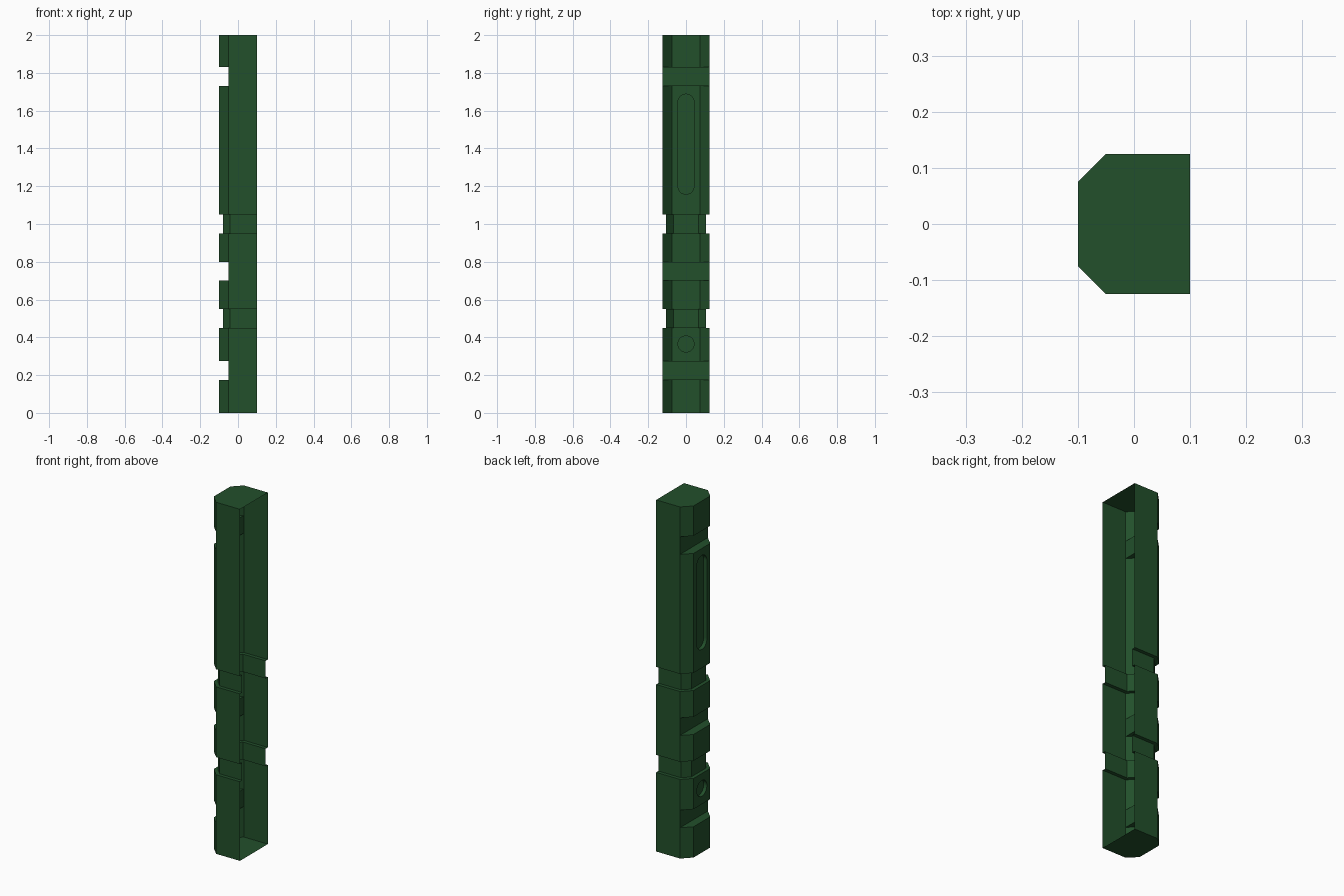
import bpy, bmesh, math

if "Cube" in bpy.data.objects:
    bpy.data.objects.remove(bpy.data.objects["Cube"])

# Half-shell cross-sections (x, y), running from the open side round the back
FULL = [(0.1, -0.125), (-0.05, -0.125), (-0.1, -0.075)]
NOTCH = [(0.1, -0.125), (-0.05, -0.125), (-0.05, -0.125)]
GROOVE = [(0.1, -0.105), (-0.0417, -0.105), (-0.08, -0.0667)]

# Stacked bands: (section, z bottom, z top)
BANDS = [(FULL, 0, 0.175), (NOTCH, 0.175, 0.275), (FULL, 0.275, 0.45),
         (GROOVE, 0.45, 0.55), (FULL, 0.55, 0.7), (NOTCH, 0.7, 0.8),
         (FULL, 0.8, 0.95), (GROOVE, 0.95, 1.05), (FULL, 1.05, 1.73),
         (NOTCH, 1.73, 1.83), (FULL, 1.83, 2.0)]


def to_object(bm, name):
    bmesh.ops.recalc_face_normals(bm, faces=bm.faces[:])
    mesh = bpy.data.meshes.new(name)
    bm.to_mesh(mesh)
    bm.free()
    ob = bpy.data.objects.new(name, mesh)
    bpy.context.collection.objects.link(ob)
    return ob


def ring(bm, half, z):
    pts = half + [(x, -y) for x, y in reversed(half)]
    return [bm.verts.new((x, y, z)) for x, y in pts]


def slot_cutter(z0, z1, r=0.045, depth=0.02, seg=16):
    """Round-ended pocket cutter in the back face."""
    arc = [math.pi * i / seg for i in range(seg + 1)]
    pts = [(r * math.cos(a), z1 - r + r * math.sin(a)) for a in arc]
    pts += [(-r * math.cos(a), z0 + r - r * math.sin(a)) for a in arc]
    bm = bmesh.new()
    face = bm.faces.new([bm.verts.new((-0.15, y, z)) for y, z in pts])
    ext = bmesh.ops.extrude_face_region(bm, geom=[face], use_keep_orig=True)["geom"]
    for v in (g for g in ext if isinstance(g, bmesh.types.BMVert)):
        v.co.x = -0.1 + depth
    bmesh.ops.remove_doubles(bm, verts=bm.verts[:], dist=1e-5)
    ob = to_object(bm, "slot_cutter")
    ob.hide_render = True
    return ob


# Housing body: loft the bands into a closed solid
bm = bmesh.new()
rings = [ring(bm, s, z) for s, z0, z1 in BANDS for z in (z0, z1)]
for a, b in zip(rings, rings[1:]):
    for i in range(6):
        j = (i + 1) % 6
        bm.faces.new((a[i], a[j], b[j], b[i]))
bm.faces.new(rings[0])
bm.faces.new(rings[-1])
bmesh.ops.remove_doubles(bm, verts=bm.verts[:], dist=1e-5)
body = to_object(bm, "half_shell_housing")

# Long slot and round dimple pressed into the back face
bpy.context.view_layer.objects.active = body
for z0, z1 in ((1.155, 1.69), (0.32, 0.41)):
    cutter = slot_cutter(z0, z1)
    mod = body.modifiers.new("pocket", 'BOOLEAN')
    mod.object = cutter
    mod.operation = 'DIFFERENCE'
    mod.solver = 'EXACT'
    bpy.ops.object.modifier_apply(modifier=mod.name)
    bpy.data.objects.remove(cutter)

# Open the +x side
bm = bmesh.new()
bm.from_mesh(body.data)
side = [f for f in bm.faces if all(v.co.x > 0.0999 for v in f.verts)]
bmesh.ops.delete(bm, geom=side, context='FACES')
bm.to_mesh(body.data)
bm.free()

# Dark green paint
mat = bpy.data.materials.new("dark_green")
mat.diffuse_color = (0.016, 0.08, 0.024, 1)
mat.use_nodes = True
mat.node_tree.nodes["Principled BSDF"].inputs["Base Color"].default_value = mat.diffuse_color
body.data.materials.clear()
body.data.materials.append(mat)
